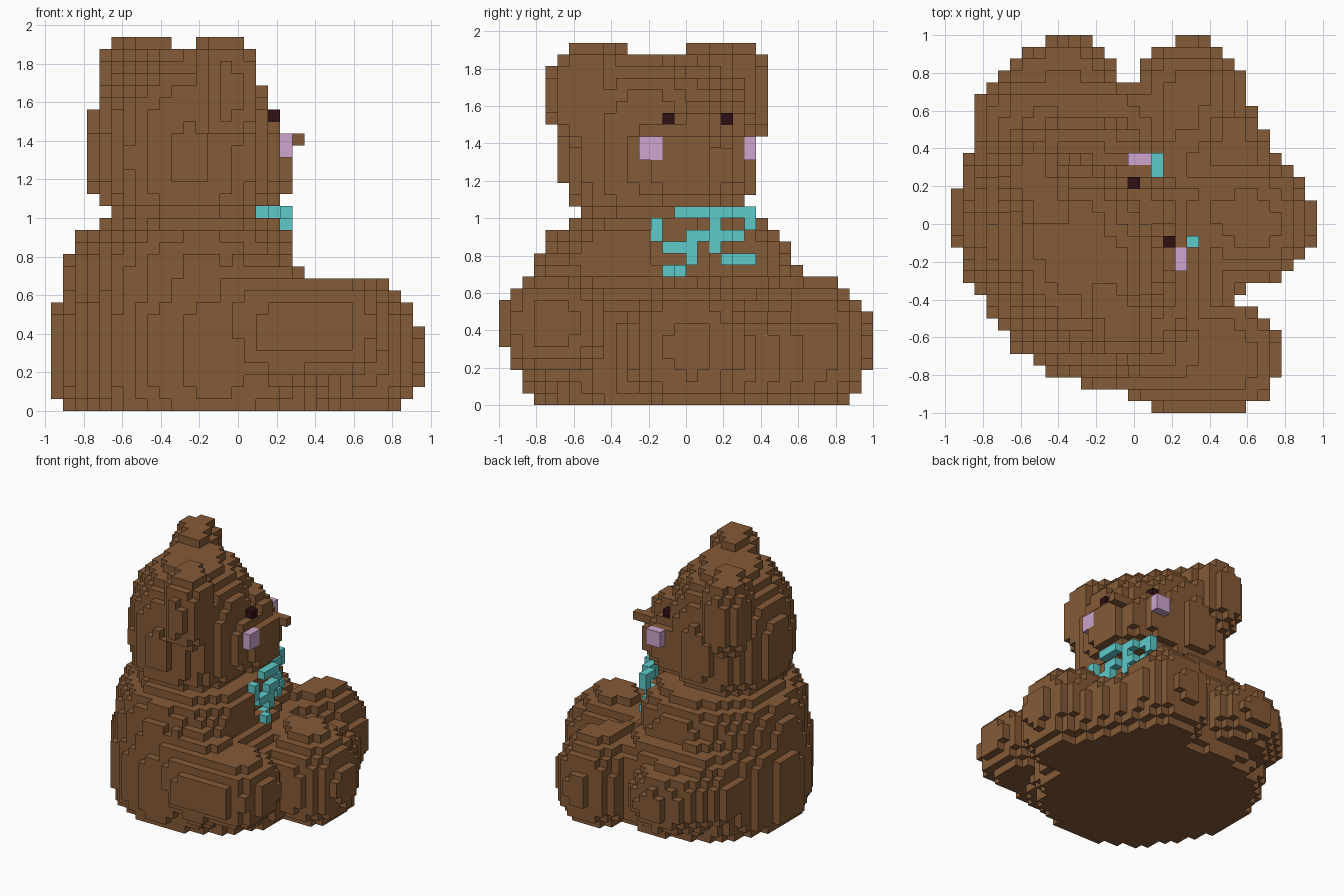
import bpy, bmesh, math
from mathutils import Vector

cube = bpy.data.objects.get("Cube")
if cube:
    bpy.data.objects.remove(cube, do_unlink=True)

V = 1 / 16                                   # block size
SIDE = Vector((0.522, -0.853, 0))            # the bear's sideways axis (it is turned)


def material(name, rgb):
    m = bpy.data.materials.new(name)
    m.use_nodes = True
    m.diffuse_color = (*rgb, 1)
    bsdf = m.node_tree.nodes["Principled BSDF"]
    bsdf.inputs["Base Color"].default_value = (*rgb, 1)
    bsdf.inputs["Roughness"].default_value = 0.9
    return m


BROWN = material("brown fur", (0.235, 0.103, 0.038))
TEAL = material("teal stitching", (0.113, 0.59, 0.59))
PINK = material("pink cheek", (0.61, 0.375, 0.61))
DARK = material("dark eye", (0.028, 0.005, 0.007))


def centre(c):
    return Vector((c[0] * V, (c[1] + 0.5) * V, (c[2] + 0.5) * V))


def chest_front(m, k):
    """Block column where the chest decoration lies."""
    if m < -3 and k < 15:
        return 5
    c = round(4.2 - 0.45 * m) if m > 0 else 4
    return c + (1 if k <= 11 and m <= -2 else 0)


def in_lobe(p, a, b, r, top, bottom):
    """Lobe from a to b with side radius r; top and bottom are (height, squareness)."""
    d = b - a
    t = max(0, min(1, (p - a).dot(d) / d.length_squared))
    q = p - (a + d * t)
    h, e = top if q.z > 0 else bottom
    return (q.x * q.x + q.y * q.y) / (r * r) + abs(q.z / h) ** e <= 1


def limb(a, b, r, top, bottom=None):
    return (Vector(a), Vector(b), r, top, bottom or top)


def wide(c, half, r, top, bottom=None):
    """Lobe stretched along the bear's sideways axis."""
    c = Vector(c)
    return limb(c - SIDE * half, c + SIDE * half, r, top, bottom)


LEG = ((0.38, 2.2), (0.36, 2.6))
EAR = (0.11, 0.165, (0.28, 3))

# Fur parts, each a few lobes
FUR = {
    "head": [wide((-0.29, -0.15, 1.33), 0.08, 0.445, (0.56, 2.5), (0.385, 4))],
    "muzzle": [wide((-0.02, -0.016, 1.28), 0.01, 0.32, (0.27, 3), (0.26, 2.5)),
               wide((0.07, 0.07, 1.50), 0.01, 0.13, (0.14, 2))],
    "right_ear": [wide((-0.10, -0.47, 1.66), *EAR)],
    "left_ear": [wide((-0.50, 0.18, 1.66), *EAR)],
    "body": [wide((-0.175, -0.045, 0.35), 0.10, 0.73, (0.45, 4), (0.42, 8)),
             wide((-0.24, -0.11, 0.60), 0.10, 0.60, (0.45, 4))],
    "right_arm": [limb((-0.10, -0.50, 0.62), (0.22, -0.68, 0.42), 0.315, (0.32, 2)),
                  limb((0.25, -0.69, 0.43), (0.48, -0.70, 0.43), 0.295, (0.26, 3))],
    "left_arm": [limb((-0.40, 0.30, 0.56), (-0.53, 0.55, 0.40), 0.30, (0.30, 2)),
                 limb((-0.54, 0.56, 0.38), (-0.37, 0.69, 0.35), 0.305, (0.26, 2.5))],
    "right_leg": [limb((0.32, 0.10, 0.25), (0.62, 0.02, 0.31), 0.34, *LEG)],
    "left_leg": [limb((0.10, 0.25, 0.24), (0.29, 0.69, 0.31), 0.295, *LEG)],
    "lap": [limb((0.58, 0.07, 0.25), (0.32, 0.60, 0.25), 0.29, (0.28, 3))],
}

# Chest stitching: height row -> block columns across the chest
STITCH = {16: range(-1, 6), 15: (-3, 2, 5), 14: (-3, 0, 1, 2, 3, 4),
          13: (-2, -1, 0, 2), 12: (0, 3, 4, 5), 11: (-2, -1)}

# Small parts placed block by block
SMALL = {
    "right_eye": ([(3, -2, 24)], DARK),
    "left_eye": ([(0, 3, 24)], DARK),
    "right_cheek": ([(4, m, k) for m in (-4, -3) for k in (21, 22)], PINK),
    "left_cheek": ([(c, 5, k) for c in (0, 1) for k in (21, 22)], PINK),
    "nose": ([(4, 1, 22), (4, 2, 22), (5, 2, 22)], BROWN),
    "chest_stitching": ([(chest_front(m, k), m, k)
                         for k, ms in STITCH.items() for m in ms], TEAL),
}

# Hand every block to one part
owner = {}
for name, (cells, _) in SMALL.items():
    for c in cells:
        owner[c] = name
eye_front = {(m, k): c for n in ("right_eye", "left_eye") for c, m, k in SMALL[n][0]}

for name, lobes in FUR.items():
    for i in range(-15, 16):
        for j in range(-16, 16):
            for k in range(31):
                cell = (i, j, k)
                if cell in owner:
                    continue
                # flat chest, sloping out to the lap below
                if name == "body" and k <= 16 and i >= chest_front(j, k) + max(0, 11 - k):
                    continue
                # keep the eyes uncovered
                if i > eye_front.get((j, k), 99):
                    continue
                p = centre(cell)
                if any(in_lobe(p, *lobe) for lobe in lobes):
                    owner[cell] = name

DIRS = [(1, 0, 0), (-1, 0, 0), (0, 1, 0), (0, -1, 0), (0, 0, 1), (0, 0, -1)]


def build(name, mat):
    """Mesh the outer faces of one part's blocks."""
    bm = bmesh.new()
    verts = {}

    def vert(p):
        key = tuple(round(x * 32) for x in p)
        if key not in verts:
            verts[key] = bm.verts.new(p)
        return verts[key]

    for cell, part in owner.items():
        if part != name:
            continue
        for d in DIRS:
            if tuple(a + b for a, b in zip(cell, d)) in owner:
                continue
            n = Vector(d)
            u = Vector((d[1], d[2], d[0]))
            w = n.cross(u)
            mid = centre(cell) + n * V / 2
            bm.faces.new([vert(mid + (u * a + w * b) * V / 2)
                          for a, b in ((-1, -1), (1, -1), (1, 1), (-1, 1))])
    mesh = bpy.data.meshes.new(name)
    bm.to_mesh(mesh)
    bm.free()
    mesh.materials.append(mat)
    bpy.context.scene.collection.objects.link(bpy.data.objects.new(name, mesh))


for name in FUR:
    build(name, BROWN)
for name, (_, mat) in SMALL.items():
    build(name, mat)
